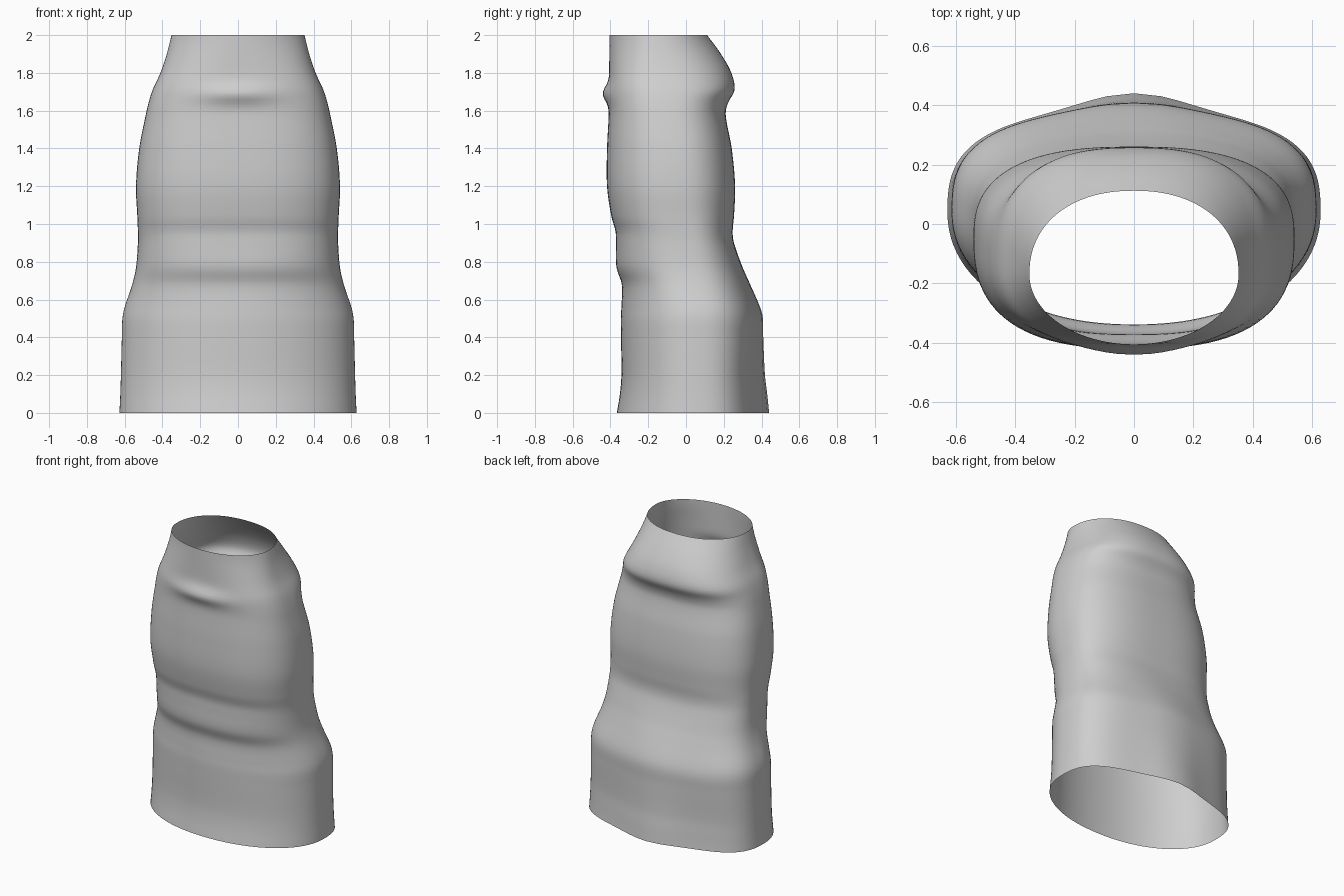
import bpy
import bmesh
from math import sin, cos, pi, exp, copysign

default_cube = bpy.data.objects.get("Cube")
if default_cube:
    bpy.data.objects.remove(default_cube, do_unlink=True)

SIDES, RINGS = 96, 100

# Sleeve profile: height, half width, front y, back y, y of the widest point
PROFILE = [
    (0, .628, -.366, .44, .04),
    (.1, .623, -.35, .43, .04),
    (.2, .62, -.342, .418, .04),
    (.4, .615, -.344, .409, .04),
    (.5, .612, -.345, .407, .04),
    (.56, .6, -.342, .392, .04),
    (.68, .56, -.34, .34, .02),
    (.77, .54, -.368, .3, .01),
    (.9, .53, -.371, .254, 0),
    (.96, .53, -.373, .247, -.01),
    (1.04, .533, -.395, .254, -.03),
    (1.2, .54, -.418, .26, -.05),
    (1.4, .523, -.418, .242, -.07),
    (1.58, .488, -.409, .21, -.1),
    (1.64, .474, -.409, .222, -.11),
    (1.71, .452, -.409, .257, -.12),
    (1.8, .411, -.407, .24, -.14),
    (1.9, .377, -.406, .185, -.16),
    (2, .352, -.405, .112, -.17),
]


def slope(i, k):
    """Slope of profile column k at row i."""
    a, b = PROFILE[max(i - 1, 0)], PROFILE[min(i + 1, len(PROFILE) - 1)]
    return (b[k] - a[k]) / (b[0] - a[0])


def sample(z):
    """Smoothly interpolate every profile column at height z."""
    i = 0
    while i < len(PROFILE) - 2 and z > PROFILE[i + 1][0]:
        i += 1
    a, b = PROFILE[i], PROFILE[i + 1]
    h = b[0] - a[0]
    t = (z - a[0]) / h
    ease = t * t * (3 - 2 * t)
    rise, fall = t * (1 - t) ** 2 * h, t * t * (t - 1) * h
    return [a[k] + (b[k] - a[k]) * ease + slope(i, k) * rise + slope(i + 1, k) * fall
            for k in range(1, len(a))]


def signed_power(value, power):
    return copysign(abs(value) ** power, value)


def bell(distance, width):
    return exp(-(distance / width) ** 2)


def ramp(z, start, end):
    """Smooth step from 0 at start to 1 at end."""
    t = min(1, max(0, (z - start) / (end - start)))
    return t * t * (3 - 2 * t)


def section_point(angle, z):
    """Point on the rounded cross-section at height z."""
    half_width, front, back, middle = sample(z)
    c, s = cos(angle), sin(angle)
    waist, collar = ramp(z, 0.5, 1), ramp(z, 1.7, 2)
    if s > 0:
        # square-shouldered back with a soft hump down its lower centre
        power = 2 / (2.8 - 0.2 * waist - 0.4 * collar)
        x = half_width * signed_power(c, power)
        hump = 0.065 - 0.03 * ramp(z, 0, 0.5) - 0.035 * ramp(z, 0.5, 0.9)
        y = middle + (back - hump - middle) * s ** power + hump * bell(x, 0.23) * s
    else:
        # rounder front with a small fold near the top
        power = 2 / (2.1 + 0.5 * waist - 0.6 * collar)
        x = half_width * signed_power(c, power)
        fold = 0.032 * bell(z - 1.69, 0.05) * bell(x, 0.2)
        y = middle - (middle - front) * abs(s) ** power - fold
    return x, y, z


# Open tube, lofted ring by ring
bm = bmesh.new()
rings = []
for r in range(RINGS + 1):
    z = 2 * r / RINGS
    rings.append([bm.verts.new(section_point(2 * pi * i / SIDES, z)) for i in range(SIDES)])
for low, high in zip(rings, rings[1:]):
    for i in range(SIDES):
        j = (i + 1) % SIDES
        face = bm.faces.new((low[i], low[j], high[j], high[i]))
        face.smooth = True
mesh = bpy.data.meshes.new("fabric_tube")
bm.to_mesh(mesh)
bm.free()

# Plain cloth colour
cloth = bpy.data.materials.new("light_grey_cloth")
cloth.use_nodes = True
colour = (0.62, 0.62, 0.62, 1)
cloth.diffuse_color = colour
cloth.node_tree.nodes["Principled BSDF"].inputs["Base Color"].default_value = colour
mesh.materials.append(cloth)

tube = bpy.data.objects.new("fabric_tube", mesh)
bpy.context.collection.objects.link(tube)
